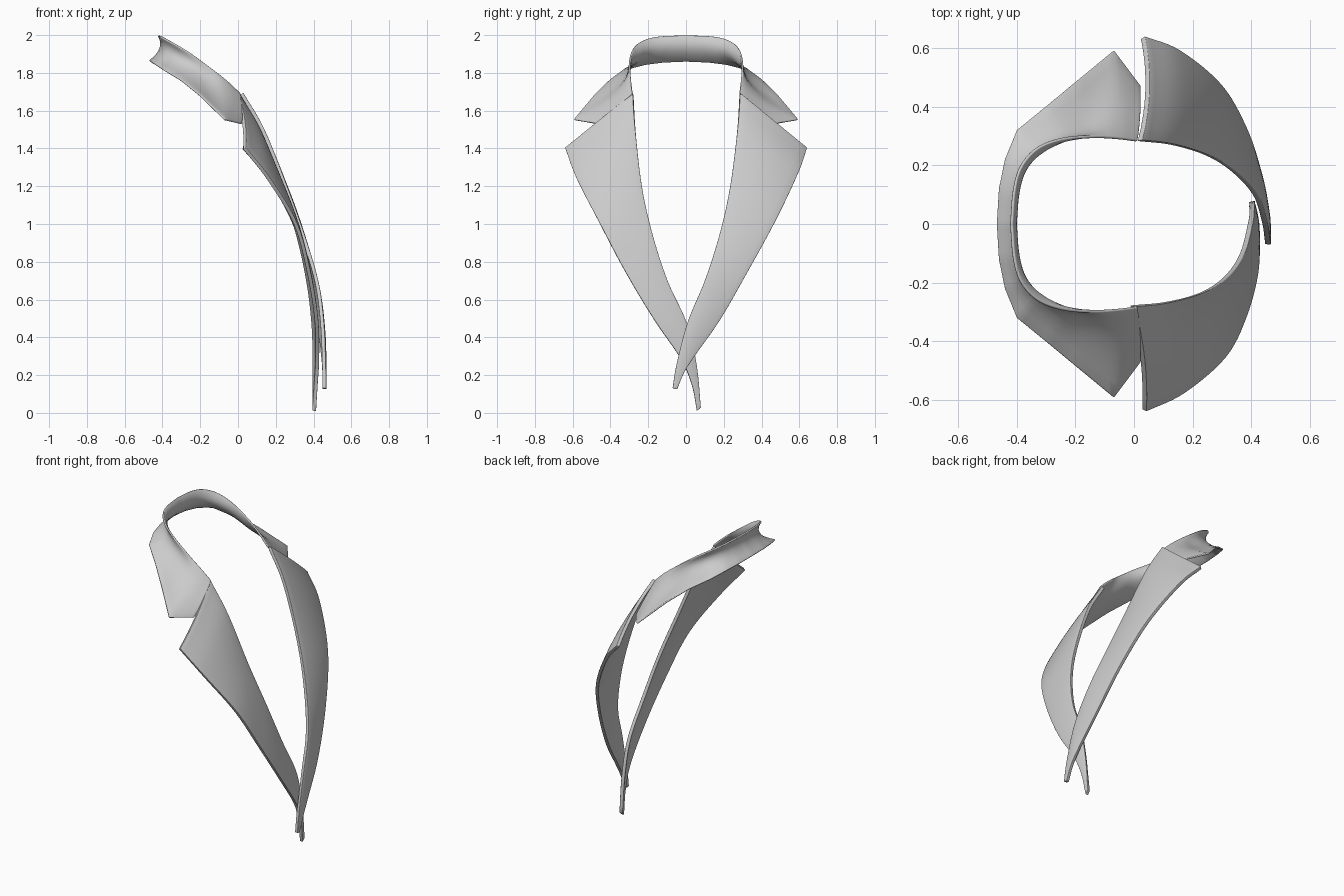
import bpy
from mathutils import Vector

if "Cube" in bpy.data.objects:
    bpy.data.objects.remove(bpy.data.objects["Cube"])


def spline(pts, steps):
    """Catmull-Rom through the points."""
    p = [Vector(q) for q in pts]
    p = [2 * p[0] - p[1]] + p + [2 * p[-1] - p[-2]]
    out = []
    for i in range(1, len(p) - 2):
        a, b, c, d = p[i - 1:i + 3]
        for k in range(steps):
            t = k / steps
            out.append(0.5 * (2 * b + (c - a) * t + (2 * a - 5 * b + 4 * c - d) * t * t
                              + (3 * b - a - 3 * c + d) * t ** 3))
    return out + [p[-2]]


def polyline(pts, steps):
    p = [Vector(q) for q in pts]
    return [a.lerp(b, k / steps) for a, b in zip(p, p[1:]) for k in range(steps)] + [p[-1]]


def sheet(name, first, middle, last, thickness, mirror=False, across=8):
    """Cloth panel swept between two edges, curving through a middle line."""
    verts, faces, n = [], [], across + 1
    for a, m, b in zip(first, middle, last):
        for j in range(n):
            t = j / across
            verts.append(a * (1 - t) * (1 - 2 * t) + m * 4 * t * (1 - t) + b * t * (2 * t - 1))
    for i in range(len(first) - 1):
        for j in range(across):
            k = i * n + j
            faces.append((k, k + 1, k + n + 1, k + n))
    me = bpy.data.meshes.new(name)
    me.from_pydata(verts, [], faces)
    ob = bpy.data.objects.new(name, me)
    bpy.context.collection.objects.link(ob)
    if mirror:
        mod = ob.modifiers.new("Mirror", 'MIRROR')
        mod.use_axis = (False, True, False)
    mod = ob.modifiers.new("Solidify", 'SOLIDIFY')
    mod.thickness, mod.offset = thickness, 0
    mod = ob.modifiers.new("Bevel", 'BEVEL')
    mod.width, mod.segments, mod.limit_method = thickness * 0.4, 3, 'ANGLE'
    mod.angle_limit = 1.0
    bpy.ops.object.select_all(action='DESELECT')
    ob.select_set(True)
    bpy.context.view_layer.objects.active = ob
    bpy.ops.object.shade_smooth_by_angle(angle=0.9)
    return ob


def lapel(name, inner, outer, bulge):
    a, b = spline(inner, 6), spline(outer, 6)
    # panel bulges forward where it is wide
    mid = [(p + q) / 2 + Vector((bulge * (p - q).length, 0, 0)) for p, q in zip(a, b)]
    return sheet(name, a, mid, b, 0.02)


# Collar: rolled top edge, hollow middle, outer fall edge with pointed tip
top = [(-.42, 0, 1.997), (-.41, .12, 1.993), (-.385, .2, 1.98), (-.33, .26, 1.95),
       (-.25, .29, 1.902), (-.15, .298, 1.83), (-.06, .292, 1.757), (.01, .283, 1.69)]
mid = [(-.41, 0, 1.93), (-.40, .11, 1.926), (-.375, .19, 1.91), (-.325, .25, 1.875),
       (-.25, .30, 1.82), (-.165, .345, 1.74), (-.06, .41, 1.65), (.02, .375, 1.61)]
fall = [(-.467, 0, 1.862), (-.46, .12, 1.857), (-.44, .22, 1.845), (-.40, .32, 1.82),
        (-.30, .402, 1.76), (-.20, .485, 1.68), (-.07, .592, 1.552), (.02, .47, 1.53)]
sheet("collar", spline(top, 6), spline(mid, 6), polyline(fall, 6), 0.011, mirror=True)

# Lapel that crosses in front
lapel("front_lapel",
      [(.02, .285, 1.69), (.13, .272, 1.5), (.25, .235, 1.2), (.34, .18, .95),
       (.415, .10, .70), (.445, .01, .48), (.455, -.05, .25), (.457, -.07, .13)],
      [(.03, .637, 1.40), (.15, .59, 1.265), (.29, .475, 1.02), (.375, .33, .755),
       (.425, .18, .495), (.448, .05, .31), (.456, -.01, .215), (.457, -.048, .125)], .045)

# Lapel that passes underneath
lapel("under_lapel",
      [(-.005, -.28, 1.69), (.11, -.268, 1.5), (.23, -.235, 1.2), (.315, -.18, .95),
       (.37, -.10, .70), (.397, 0, .48), (.403, .05, .27), (.403, .077, .03)],
      [(.035, -.637, 1.40), (.165, -.575, 1.235), (.305, -.455, 1.0), (.375, -.32, .745),
       (.415, -.17, .495), (.42, -.03, .29), (.412, .03, .15), (.403, .058, .01)], .03)
